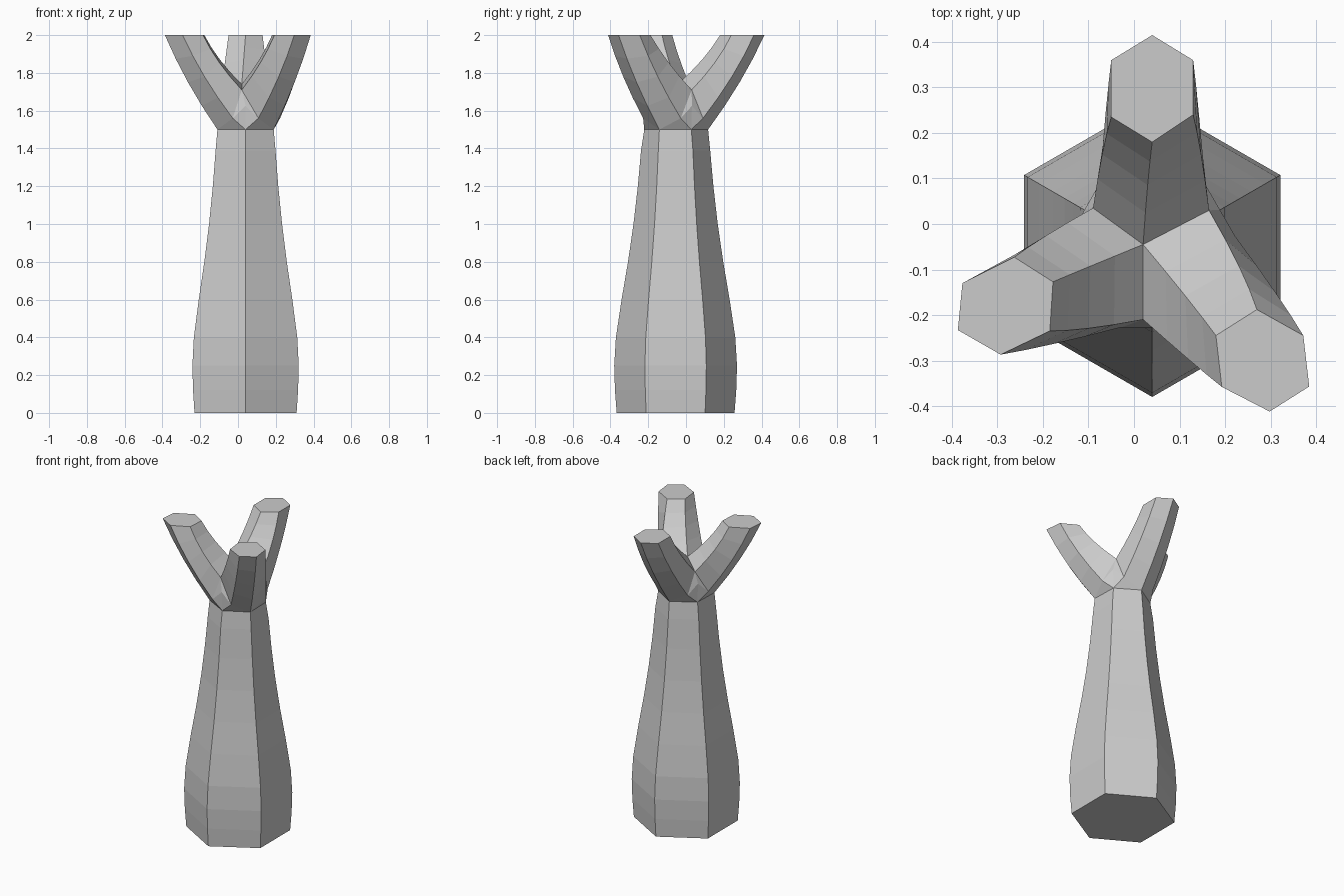
import bpy, bmesh
from math import radians, cos, sin
from mathutils import Vector

if "Cube" in bpy.data.objects:
    bpy.data.objects.remove(bpy.data.objects["Cube"])

CX, CY = 0.04, -0.055
bm = bmesh.new()


def polar(r, deg, z):
    a = radians(deg)
    return Vector((CX + r * cos(a), CY + r * sin(a), z))


def add(p):
    return bm.verts.new(p)


def bridge(a, b):
    n = len(a)
    for i in range(n):
        j = (i + 1) % n
        bm.faces.new((a[i], a[j], b[j], b[i]))


# Hexagonal trunk with a bulging foot, corners at 30 + 60k degrees
profile = [(0, .312), (.12, .321), (.25, .325), (.4, .316), (.6, .286),
           (.8, .252), (1.0, .223), (1.2, .200), (1.39, .183)]
ring = None
for z, r in profile:
    new = [add(polar(r, 30 + 60 * k, z)) for k in range(6)]
    if ring:
        bridge(ring, new)
    else:
        bm.faces.new(new[::-1])
    ring = new
trunk_top = ring

# Crotch points shared by neighbouring branches
centre = add((0.02, -0.045, 1.74))
crotch = [add(p) for p in ((.165, .03, 1.71), (-.09, .035, 1.70), (.02, -.21, 1.71))]
web = [add(polar(.172, 30 + 120 * k, 1.625)) for k in range(3)]
notch = [add(polar(.166, 30 + 120 * k, 1.5)) for k in range(3)]


def shoulder(k, side):
    a = radians(30 + 120 * k)
    t = Vector((-sin(a), cos(a), 0)) * side * .068
    return add(polar(.172, 30 + 120 * k, 1.56) + t)


# Branch end outlines, starting at the outermost corner, counter-clockwise
tips = [
    [(.04, .415), (-.05, .36), (-.05, .235), (.04, .18), (.13, .24), (.13, .36)],
    [(-.387, -.233), (-.293, -.287), (-.185, -.235), (-.178, -.127), (-.263, -.073), (-.377, -.13)],
    [(.385, -.357), (.372, -.245), (.27, -.188), (.18, -.245), (.193, -.358), (.298, -.412)],
]
for i, tip in enumerate(tips):
    j = (i + 1) % 3
    outer = add(polar(.172, 90 + 120 * i, 1.5))
    s_right, s_left = shoulder(i, 1), shoulder(j, -1)
    base = [outer, s_left, crotch[j], centre, crotch[i], s_right]

    # Collar joining trunk and branch
    t0, t1, t2 = (trunk_top[(2 * i + n) % 6] for n in range(3))
    bm.faces.new((t0, t1, outer, notch[i]))
    bm.faces.new((t1, t2, notch[j], outer))
    bm.faces.new((notch[i], outer, s_right))
    bm.faces.new((outer, notch[j], s_left))
    bm.faces.new((notch[i], s_right, web[i]))
    bm.faces.new((notch[j], web[j], s_left))
    bm.faces.new((s_right, crotch[i], web[i]))
    bm.faces.new((s_left, web[j], crotch[j]))

    # Branch bowing outward to a flat cut end
    mid = sum((Vector(p) for p in tip), Vector((0, 0))) / 6
    out = Vector((mid.x - CX, mid.y - CY, 0)).normalized()
    ring = base
    for t in (.25, .5, .75, 1):
        new = []
        for b, p in zip(base, tip):
            bow = out * .018 * 4 * t * (1 - t)
            new.append(add(b.co.lerp(Vector((p[0], p[1], 2)), t) + bow))
        bridge(ring, new)
        ring = new
    bm.faces.new(ring)

bmesh.ops.recalc_face_normals(bm, faces=bm.faces)
mesh = bpy.data.meshes.new("forked_trunk")
bm.to_mesh(mesh)
bm.free()
trunk = bpy.data.objects.new("forked_trunk", mesh)
bpy.context.collection.objects.link(trunk)
